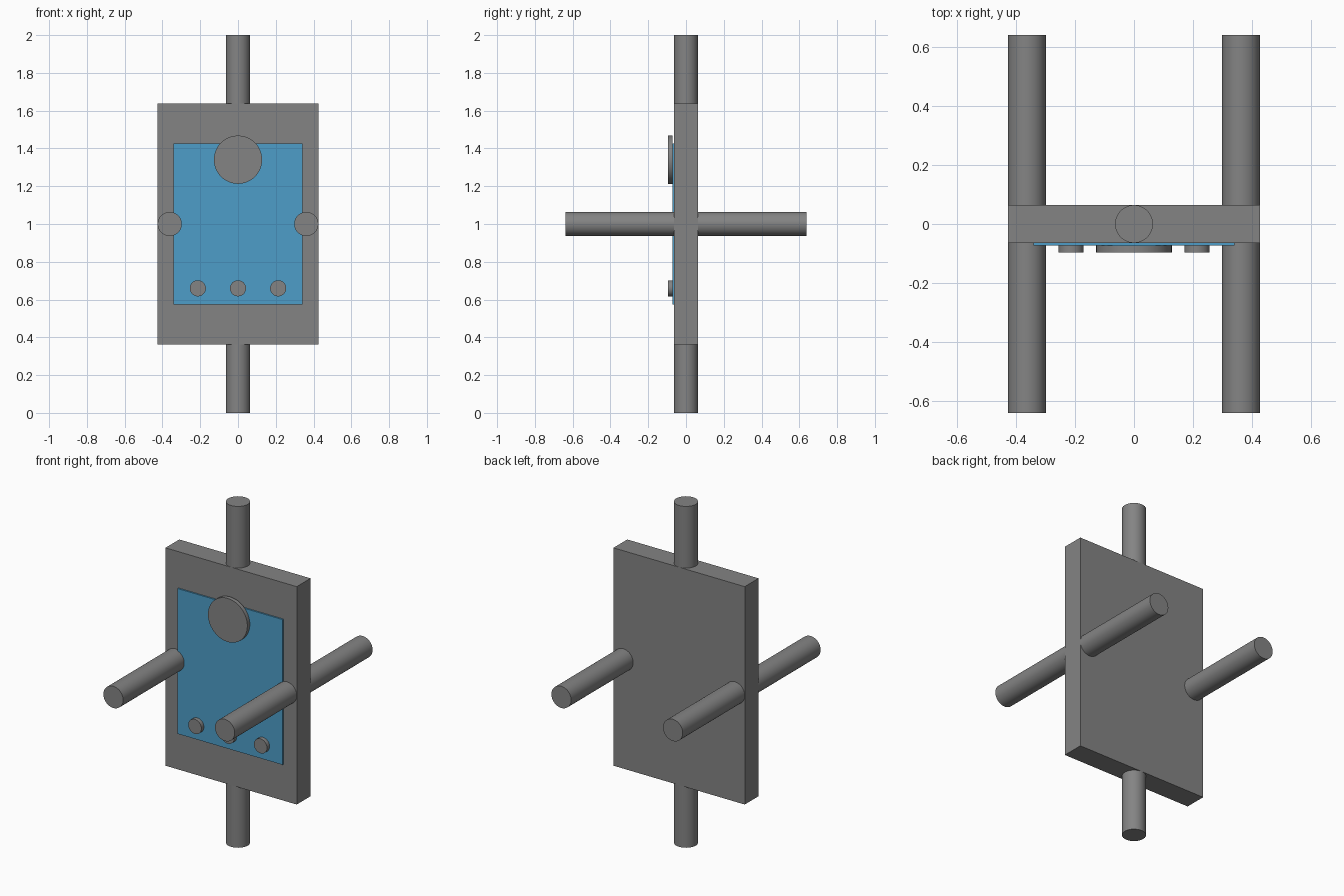
import bpy
import math

if "Cube" in bpy.data.objects:
    bpy.data.objects.remove(bpy.data.objects["Cube"])

U = 2 / 47            # design unit: the model is 47 units tall
MID = 1.0             # height of the plate centre
PLATE_FRONT = -1.5 * U
PANEL_FRONT = -1.7 * U
KNOB_FRONT = -2.25 * U


def material(name, rgb):
    mat = bpy.data.materials.new(name)
    mat.diffuse_color = (*rgb, 1)
    mat.use_nodes = True
    mat.node_tree.nodes["Principled BSDF"].inputs["Base Color"].default_value = mat.diffuse_color
    return mat


grey = material("dark_grey", (0.23, 0.23, 0.23))
blue = material("panel_blue", (0.075, 0.34, 0.58))


def box(name, size, loc, mat):
    bpy.ops.mesh.primitive_cube_add(size=1, location=loc)
    ob = bpy.context.object
    ob.name = name
    ob.scale = size
    bpy.ops.object.transform_apply(location=False, rotation=False, scale=True)
    ob.data.materials.append(mat)
    return ob


def rod(name, radius, depth, loc, along_y=False, sides=48):
    rot = (math.pi / 2, 0, 0) if along_y else (0, 0, 0)
    bpy.ops.mesh.primitive_cylinder_add(vertices=sides, radius=radius, depth=depth,
                                        location=loc, rotation=rot)
    ob = bpy.context.object
    ob.name = name
    bpy.ops.object.transform_apply(location=False, rotation=True, scale=False)
    bpy.ops.object.shade_smooth_by_angle(angle=math.radians(40))
    ob.data.materials.append(grey)
    return ob


def knob(name, radius, x, z):
    depth = PANEL_FRONT - KNOB_FRONT
    return rod(name, radius, depth, (x, (PANEL_FRONT + KNOB_FRONT) / 2, z), True)


# Main plate
box("plate", (20 * U, 3 * U, 30 * U), (0, 0, MID), grey)

# Blue front panel
box("front_panel", (16 * U, PLATE_FRONT - PANEL_FRONT, 20 * U),
    (0, (PLATE_FRONT + PANEL_FRONT) / 2, MID), blue)

# Vertical pipe through the plate, and a crosswise pipe on each side
rod("vertical_pipe", 1.5 * U, 47 * U, (0, 0, MID))
for side, x in (("left", -8.5 * U), ("right", 8.5 * U)):
    rod(f"{side}_cross_pipe", 1.5 * U, 30 * U, (x, 0, MID), True)

# Large dial and the row of three buttons
knob("dial", 3 * U, 0, MID + 8 * U)
for label, x in (("left", -5 * U), ("middle", 0), ("right", 5 * U)):
    knob(f"{label}_button", U, x, MID - 8 * U)
